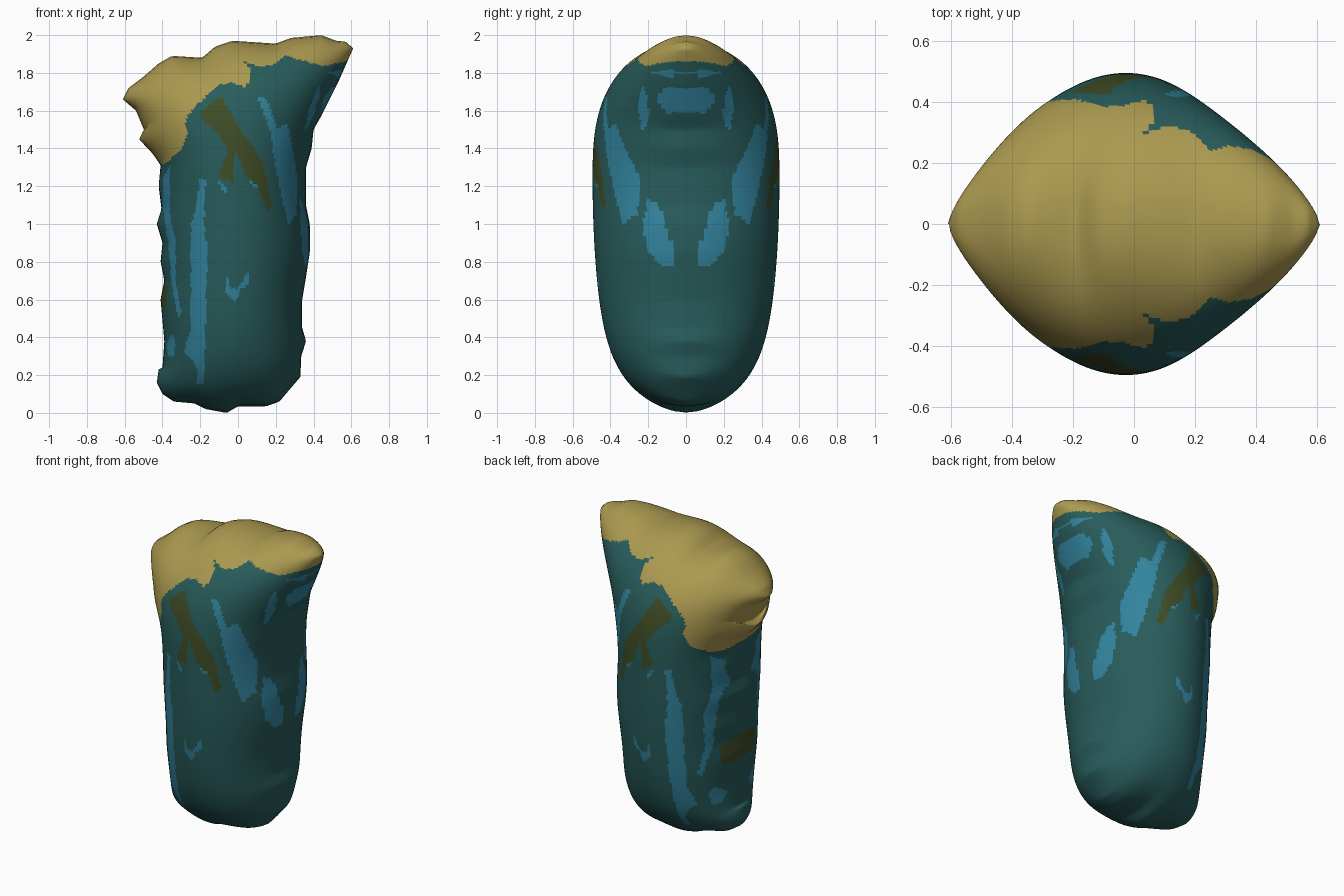
import bpy
import bmesh
import math
from mathutils import Vector
from mathutils.geometry import intersect_point_tri_2d, tessellate_polygon

default_cube = bpy.data.objects.get("Cube")
if default_cube:
    bpy.data.objects.remove(default_cube, do_unlink=True)

COLUMNS, ROWS = 80, 150
HALF_DEPTH = .495

# Ragged outline of the trunk, as four sides meeting at the corners
BOTTOM = [(-.43, .16), (-.4, .1), (-.34, .06), (-.23, .05), (-.17, .02), (-.06, 0),
          (0, .035), (.15, .035), (.22, .06), (.27, .12), (.33, .19)]
TOP = [(-.61, 1.66), (-.58, 1.72), (-.5, 1.78), (-.42, 1.85), (-.35, 1.89), (-.19, 1.88),
       (-.12, 1.94), (-.03, 1.97), (.2, 1.955), (.28, 1.985), (.44, 2), (.52, 1.97),
       (.57, 1.965), (.61, 1.93)]
LEFT = [(-.43, .16), (-.42, .23), (-.4, .24), (-.39, .38), (-.41, .6), (-.39, .7),
        (-.41, .8), (-.4, .9), (-.43, 1), (-.405, 1.08), (-.42, 1.2), (-.41, 1.31),
        (-.45, 1.37), (-.525, 1.45), (-.49, 1.48), (-.54, 1.6), (-.61, 1.66)]
RIGHT = [(.33, .19), (.335, .3), (.36, .38), (.34, .45), (.34, .6), (.36, .72),
         (.38, .85), (.38, 1), (.36, 1.1), (.36, 1.3), (.39, 1.4), (.4, 1.5),
         (.44, 1.57), (.53, 1.75), (.61, 1.93)]

# Painted patches seen along the depth: (x, z)
GOLD_CAP = [(-.8, 1.3), (-.38, 1.32), (-.3, 1.4), (-.265, 1.49), (-.28, 1.54), (-.25, 1.6),
            (-.14, 1.7), (-.1, 1.74), (-.03, 1.75), (.03, 1.725), (.07, 1.76), (.07, 1.81),
            (.03, 1.86), (.12, 1.83), (.2, 1.85), (.25, 1.89), (.45, 1.835), (.55, 1.86),
            (.8, 1.85), (.8, 2.1), (-.8, 2.1)]
BLUE_STREAKS = [
    [(-.2, 1.24), (-.17, 1.24), (-.18, 1), (-.16, .85), (-.175, .4), (-.18, .15),
     (-.215, .15), (-.22, .25), (-.285, .32), (-.25, .45), (-.25, 1), (-.22, 1.1)],
    [(-.4, 1.1), (-.395, 1.25), (-.36, 1.31), (-.36, 1.05), (-.33, .9), (-.33, .7),
     (-.3, .52), (-.32, .51), (-.35, .68), (-.37, .9)],
    [(-.37, .3), (-.34, .3), (-.33, .38), (-.35, .42), (-.38, .36)],
    [(-.07, .76), (-.04, .66), (0, .66), (.06, .76), (.05, .68), (.01, .65), (-.01, .58),
     (-.06, .62)],
    [(.1, 1.69), (.16, 1.65), (.21, 1.5), (.26, 1.54), (.29, 1.4), (.31, 1.25), (.31, 1.05),
     (.27, 1), (.24, 1.1), (.2, 1.3), (.17, 1.5), (.13, 1.6)],
    [(-.11, 1.24), (-.09, 1.18), (-.06, 1.15), (-.07, 1.2)],
    [(.04, 1.21), (.08, 1.24), (.1, 1.2)],
]
OLIVE_STREAKS = [
    [(-.09, 1.68), (0, 1.52), (.05, 1.45), (.13, 1.33), (.18, 1.1), (.16, 1.06), (.1, 1.2),
     (.04, 1.27), (-.01, 1.38), (-.03, 1.22), (-.1, 1.25), (-.05, 1.4), (-.13, 1.5),
     (-.2, 1.56), (-.19, 1.6)],
    [(-.42, .55), (-.38, .55), (-.37, .66), (-.4, .72)],
]
# Painted patches wrapped round the left flank: (distance from seam, z)
FLANK_BLUE = [
    [(.23, 1.75), (.25, 1.6), (.23, 1.5), (.2, 1.53), (.2, 1.65)],
    [(.03, 1.72), (.1, 1.73), (.15, 1.68), (.14, 1.62), (.07, 1.57), (.02, 1.6)],
    [(.03, 1.8), (.06, 1.82), (.19, 1.8), (.05, 1.77)],
    [(.2, 1.13), (.23, 1), (.2, .85), (.13, .78), (.04, .78), (.06, .86), (.1, .95),
     (.14, 1.1)],
]


def make_material(name, colour):
    material = bpy.data.materials.new(name)
    material.use_nodes = True
    material.diffuse_color = (*colour, 1)
    material.node_tree.nodes["Principled BSDF"].inputs["Base Color"].default_value = (*colour, 1)
    return material


def inside(point, polygon):
    """Even-odd test of a 2D point against a polygon."""
    px, pz = point
    result = False
    for (ax, az), (bx, bz) in zip(polygon, polygon[1:] + polygon[:1]):
        if (az > pz) != (bz > pz) and px < ax + (pz - az) * (bx - ax) / (bz - az):
            result = not result
    return result


def along(path, fraction):
    """Point at a fraction of the length of a polyline."""
    points = [Vector(p) for p in path]
    lengths = [(b - a).length for a, b in zip(points, points[1:])]
    remaining = fraction * sum(lengths)
    for a, b, length in zip(points, points[1:], lengths):
        if remaining <= length:
            return a.lerp(b, remaining / length)
        remaining -= length
    return points[-1]


def spacing(count):
    """Parameters from zero to one, packed closer near both ends."""
    steps = [i / count for i in range(count + 1)]
    return [(s + (1 - math.cos(math.pi * s)) / 2) / 2 for s in steps]


def fill_outline():
    """Blend the four sides into a grid of flat points."""
    us, vs = spacing(COLUMNS), spacing(ROWS)
    low, high = [along(BOTTOM, u) for u in us], [along(TOP, u) for u in us]
    flat = []
    for v in vs:
        left, right = along(LEFT, v), along(RIGHT, v)
        for u, b, t in zip(us, low, high):
            corners = low[0].lerp(low[-1], u).lerp(high[0].lerp(high[-1], u), v)
            flat.append(left.lerp(right, u) + b.lerp(t, v) - corners)
    return flat


def inflate(flat, quads, rim):
    """Height of a membrane held at the rim and blown up evenly."""
    weights = [{} for _ in flat]
    load = [0.0] * len(flat)
    for a, b, c, d in quads:
        for tri in ((a, b, c), (a, c, d)):
            for k in range(3):
                i, j, o = tri[k], tri[k - 2], tri[k - 1]
                p, q = flat[i] - flat[o], flat[j] - flat[o]
                area = max(abs(p.x * q.y - p.y * q.x), 1e-6)
                w = p.dot(q) / area / 2
                weights[i][j] = weights[i].get(j, 0) + w
                weights[j][i] = weights[j].get(i, 0) + w
                load[i] += area / 6
    height = [0.0 if i in rim else .06 for i in range(len(flat))]
    solve = [(i, list(weights[i].items()), sum(weights[i].values()))
             for i in range(len(flat)) if i not in rim]
    for _ in range(260):
        for i, links, total in solve:
            value = load[i]
            for j, w in links:
                value += w * height[j]
            height[i] += 1.9 * (value / total - height[i])
    depth = [math.sqrt(max(h, 0)) for h in height]
    scale = HALF_DEPTH / max(depth)
    return [d * scale for d in depth]


def paint(centre):
    """Material slot for a face: teal, gold, blue or olive."""
    spot, flank = (centre.x, centre.z), (abs(centre.y), centre.z)
    if inside(spot, GOLD_CAP):
        return 1
    if any(inside(spot, p) for p in OLIVE_STREAKS):
        return 3
    if any(inside(spot, p) for p in BLUE_STREAKS):
        return 2
    if centre.x > .29 and any(inside(flank, p) for p in FLANK_BLUE):
        return 2
    return 0


# Inflated trunk: matching front and back shells joined at the rim
stride = COLUMNS + 1
flat = fill_outline()
quads = [(k, k + 1, k + stride + 1, k + stride)
         for r in range(ROWS) for k in range(r * stride, r * stride + COLUMNS)]
rim = {i for i in range(len(flat))
       if i % stride in (0, COLUMNS) or i // stride in (0, ROWS)}
depth = inflate(flat, quads, rim)

bm = bmesh.new()
front = [bm.verts.new((p.x, -d, p.y)) for p, d in zip(flat, depth)]
back = [front[i] if i in rim else bm.verts.new((p.x, d, p.y))
        for i, (p, d) in enumerate(zip(flat, depth))]
for quad in quads:
    for shell, order in ((front, quad), (back, quad[::-1])):
        corners = [shell[i] for i in order]
        if bm.faces.get(corners) is None:
            face = bm.faces.new(corners)
            face.smooth = True
            face.material_index = paint(face.calc_center_median())

mesh = bpy.data.meshes.new("trunk")
bm.to_mesh(mesh)
bm.free()
for name, colour in (("deep teal", (.021, .108, .105)), ("straw gold", (.41, .32, .08)),
                     ("lake blue", (.032, .23, .34)), ("dark olive", (.048, .072, .019))):
    mesh.materials.append(make_material(name, colour))
trunk = bpy.data.objects.new("trunk", mesh)
bpy.context.collection.objects.link(trunk)
